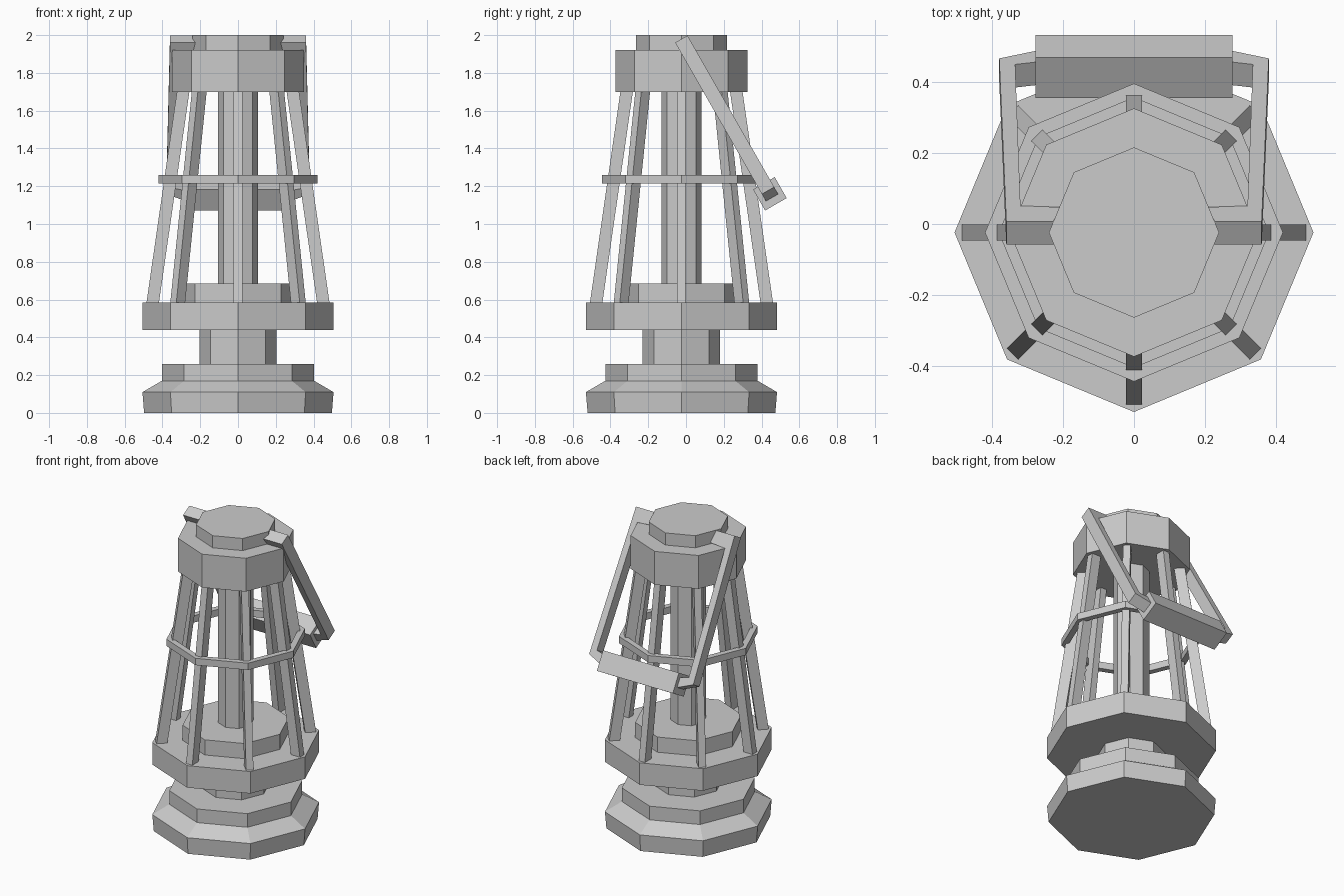
import bpy, bmesh
from math import cos, sin, pi, radians
from mathutils import Vector

if "Cube" in bpy.data.objects:
    bpy.data.objects.remove(bpy.data.objects["Cube"])

CY = -0.024   # lantern axis sits slightly forward because of the handle
N = 8


def finish(name, bm):
    bmesh.ops.recalc_face_normals(bm, faces=bm.faces)
    me = bpy.data.meshes.new(name)
    bm.to_mesh(me)
    bm.free()
    ob = bpy.data.objects.new(name, me)
    bpy.context.collection.objects.link(ob)
    return ob


def lathe(name, profile, closed=False):
    """Eight-sided turned shape from (radius, z) points, corners on the axes."""
    bm = bmesh.new()
    rings = [[bm.verts.new((r * cos(2 * pi * i / N), CY + r * sin(2 * pi * i / N), z))
              for i in range(N)] for r, z in profile]
    pairs = list(zip(rings, rings[1:]))
    if closed:
        pairs.append((rings[-1], rings[0]))
    else:
        bm.faces.new(rings[0])
        bm.faces.new(rings[-1])
    for a, b in pairs:
        for i in range(N):
            j = (i + 1) % N
            bm.faces.new((a[i], a[j], b[j], b[i]))
    return finish(name, bm)


def prism(bm, low, high):
    """Solid between two matching point loops."""
    a = [bm.verts.new(p) for p in low]
    b = [bm.verts.new(p) for p in high]
    bm.faces.new(a)
    bm.faces.new(b)
    for i in range(len(a)):
        j = (i + 1) % len(a)
        bm.faces.new((a[i], a[j], b[j], b[i]))


# Stepped base, neck and lower plate
lathe("base", [(0.497, 0), (0.506, 0.11), (0.403, 0.17), (0.403, 0.26),
               (0.205, 0.26), (0.205, 0.44), (0.506, 0.44), (0.506, 0.585),
               (0.322, 0.585), (0.322, 0.685)])

# Central lamp tube
lathe("lamp_column", [(0.107, 0.685), (0.107, 1.70)])

# Stepped cap
lathe("cap", [(0.35, 1.70), (0.35, 1.92), (0.24, 1.92), (0.24, 2.0)])

# Thin ring around the cage
lathe("cage_ring", [(0.38, 1.215), (0.42, 1.215), (0.42, 1.26), (0.38, 1.26)], closed=True)

# Leaning cage bars, one per corner
bm = bmesh.new()
for k in range(N):
    out = Vector((cos(k * pi / 4), sin(k * pi / 4), 0))
    side = Vector((-out.y, out.x, 0)) * 0.0225

    def section(r, z):
        c = Vector((0, CY, z))
        return [c + out * (r + dr) + side * s
                for dr, s in ((-0.033, -1), (0.033, -1), (0.033, 1), (-0.033, 1))]
    prism(bm, section(0.452, 0.58), section(0.289, 1.71))
finish("cage_bars", bm)

# Swinging handle, drawn in its own plane tilted 30 degrees off vertical
TOP = Vector((0, -0.025, 1.979))
DOWN = Vector((0, sin(radians(29.8)), -cos(radians(29.8))))
NORMAL = Vector((0, -DOWN.z, DOWN.y))


def handle_piece(bm, outline, half, sign=1):
    prism(bm, *[[TOP + Vector((u * sign, 0, 0)) + DOWN * s + NORMAL * h
                 for u, s in outline] for h in (-half, half)])


arm = [(0.20, 0), (0.36, 0), (0.38, 0.924), (0.27, 0.97),
       (0.27, 0.905), (0.335, 0.89), (0.32, 0.088), (0.20, 0.08)]
bm = bmesh.new()
for sign in (1, -1):
    handle_piece(bm, arm, 0.0375, sign)
finish("handle_arms", bm)

# Thick square grip
bm = bmesh.new()
handle_piece(bm, [(-0.277, 0.88), (0.277, 0.88), (0.277, 1.008), (-0.277, 1.008)], 0.066)
finish("handle_grip", bm)
